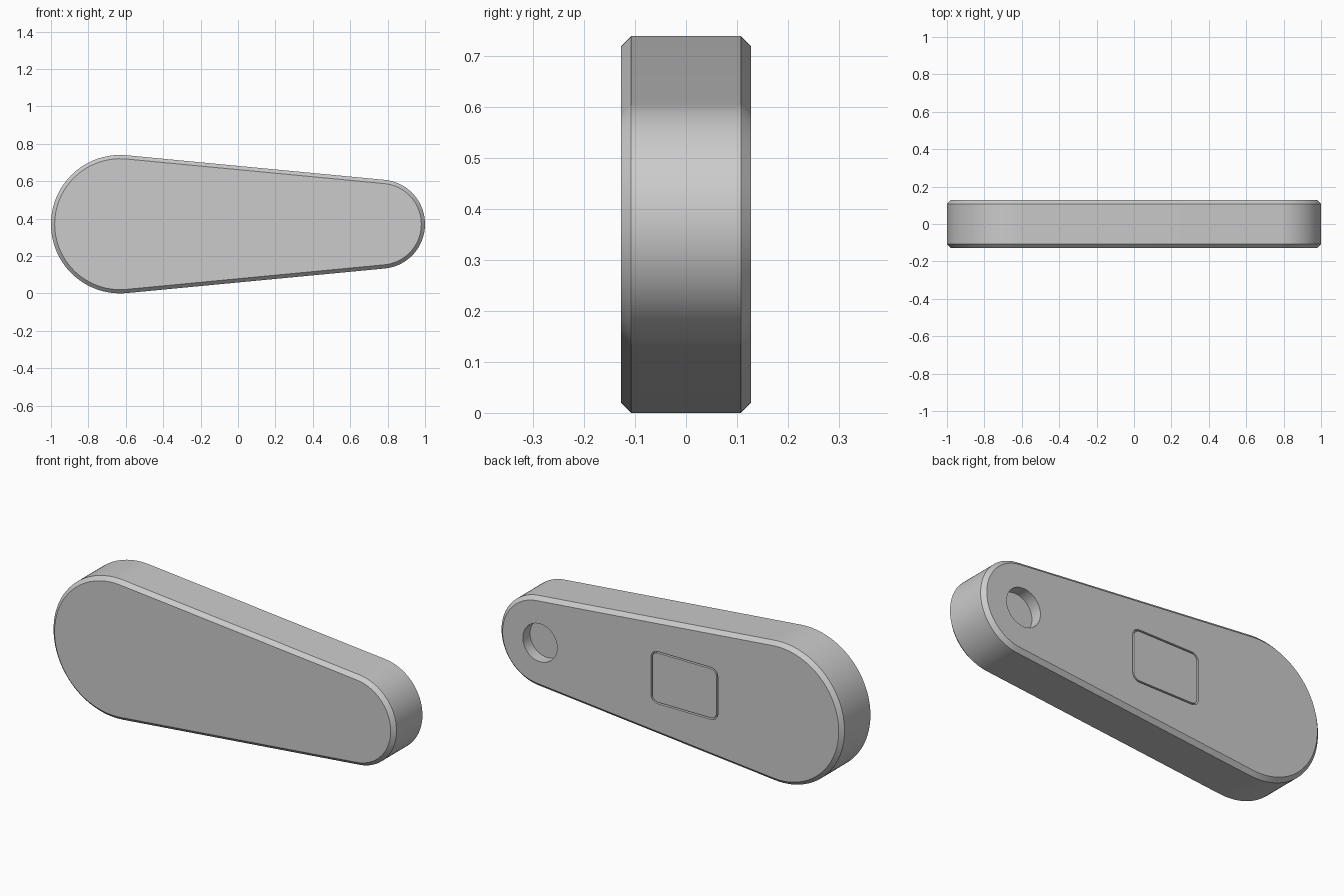
import bpy, bmesh
from math import pi, sin, cos, asin

if "Cube" in bpy.data.objects:
    bpy.data.objects.remove(bpy.data.objects["Cube"])

R_BIG, R_SMALL = 0.37, 0.238          # end radii
X_BIG, X_SMALL, ZC = -0.63, 0.762, 0.37
HALF, CH = 0.128, 0.02                # half thickness, chamfer


def arc(cx, cz, r, a0, a1, n):
    return [(cx + r * cos(a0 + (a1 - a0) * i / n),
             cz + r * sin(a0 + (a1 - a0) * i / n)) for i in range(n + 1)]


def teardrop(inset):
    t = pi / 2 - asin((R_BIG - R_SMALL) / (X_SMALL - X_BIG))
    return (arc(X_SMALL, ZC, R_SMALL - inset, -t, t, 40)
            + arc(X_BIG, ZC, R_BIG - inset, t, 2 * pi - t, 56))


def rounded_rect(cx, cz, w, h, r):
    pts = []
    for k, (sx, sz) in enumerate([(1, 1), (-1, 1), (-1, -1), (1, -1)]):
        pts += arc(cx + sx * (w / 2 - r), cz + sz * (h / 2 - r), r,
                   k * pi / 2, (k + 1) * pi / 2, 8)
    return pts


def loft(name, rings):
    """Closed solid through outlines in xz placed at given y."""
    bm = bmesh.new()
    loops = [[bm.verts.new((x, y, z)) for x, z in pts] for pts, y in rings]
    n = len(loops[0])
    for a, b in zip(loops, loops[1:]):
        for i in range(n):
            j = (i + 1) % n
            bm.faces.new((a[i], a[j], b[j], b[i]))
    bm.faces.new(loops[0])
    bm.faces.new(loops[-1])
    bmesh.ops.recalc_face_normals(bm, faces=bm.faces)
    me = bpy.data.meshes.new(name)
    bm.to_mesh(me)
    bm.free()
    ob = bpy.data.objects.new(name, me)
    bpy.context.collection.objects.link(ob)
    return ob


def activate(ob):
    bpy.ops.object.select_all(action='DESELECT')
    ob.select_set(True)
    bpy.context.view_layer.objects.active = ob


def cut(ob, cutter):
    cutter.hide_render = True
    m = ob.modifiers.new("cut", 'BOOLEAN')
    m.operation, m.solver, m.object = 'DIFFERENCE', 'EXACT', cutter
    activate(ob)
    bpy.ops.object.modifier_apply(modifier=m.name)
    bpy.data.objects.remove(cutter)


# Chamfered body
body = loft("body", [(teardrop(CH), -HALF), (teardrop(0), -HALF + CH),
                     (teardrop(0), HALF - CH), (teardrop(CH), HALF)])

# Round pocket in the back, concentric with the small end
circle = arc(X_SMALL, ZC, 0.1, 0, 2 * pi, 48)[:-1]
cut(body, loft("pocket_cutter", [(circle, HALF - 0.06), (circle, HALF + 0.1)]))

# Recess for the button in the back
BX, BW, BH = -0.08, 0.39, 0.275
recess = rounded_rect(BX, ZC, BW, BH, 0.04)
cut(body, loft("recess_cutter", [(recess, HALF - 0.02), (recess, HALF + 0.1)]))

# Flush button with a thin gap around it
pad = rounded_rect(BX, ZC, BW - 0.016, BH - 0.016, 0.032)
button = loft("button", [(pad, HALF - 0.02), (pad, HALF)])

for ob in (body, button):
    activate(ob)
    bpy.ops.object.shade_smooth_by_angle()
